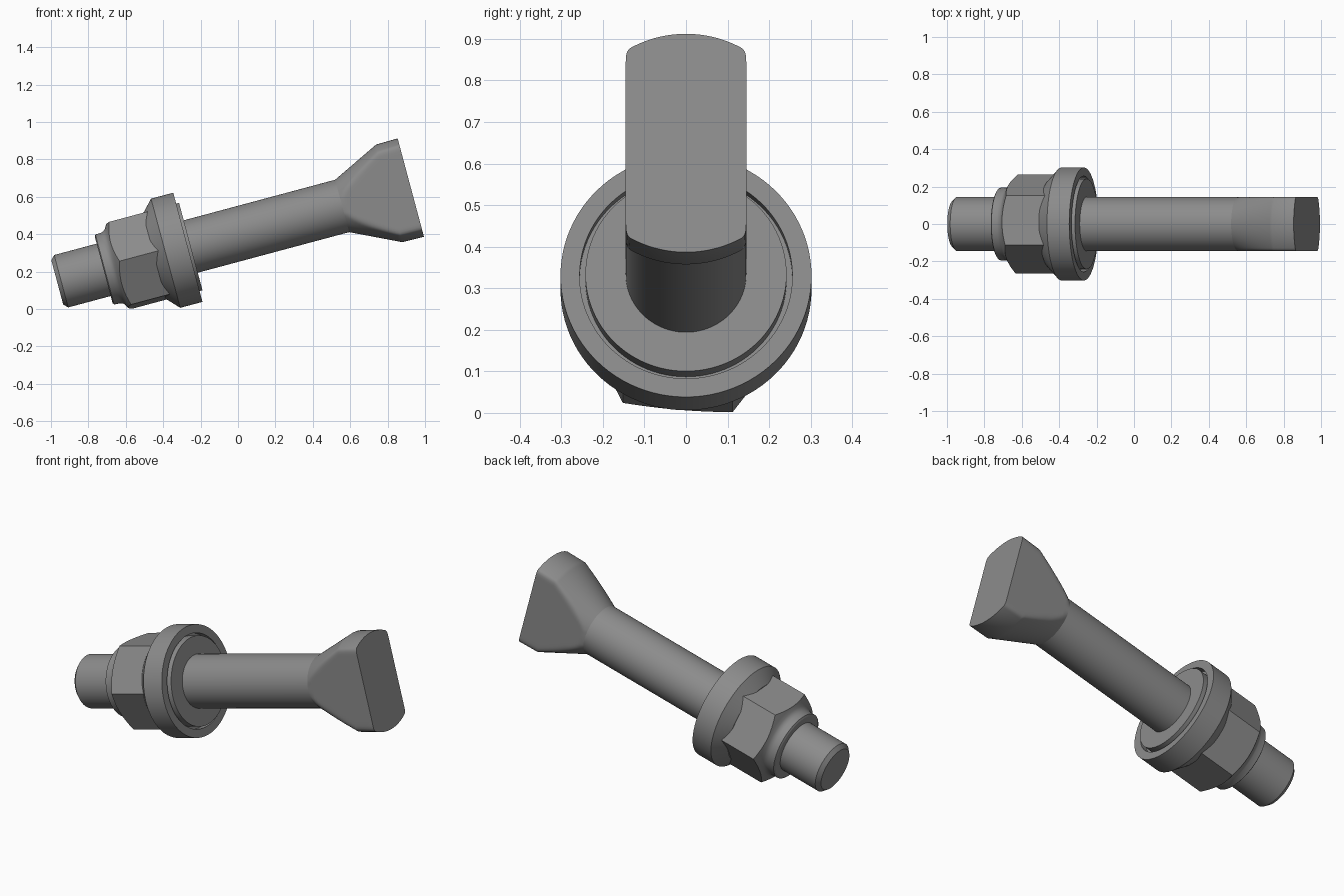
import bpy, bmesh, math
from mathutils import Matrix, Vector

cube = bpy.data.objects.get("Cube")
if cube:
    bpy.data.objects.remove(cube, do_unlink=True)

steel = bpy.data.materials.new("grey_steel")
steel.use_nodes = True
GREY = (0.26, 0.26, 0.26, 1)
steel.diffuse_color = GREY
steel.node_tree.nodes["Principled BSDF"].inputs["Base Color"].default_value = GREY

# The bolt axis lies along local x, tilted up towards +x
TILT = math.radians(15)
PLACE = Matrix.Translation((-0.1, 0, 0.375)) @ Matrix.Rotation(-TILT, 4, 'Y')
SHAFT_R = 0.145


def lathe(profile, section=None, sides=96, closed=False):
    """Sweep (x, radius) points round the x axis; section reshapes each ring."""
    bm = bmesh.new()
    rings = []
    for x, r in profile:
        ring = []
        for i in range(sides):
            a = math.tau * i / sides
            rr = section(r, a) if section else r
            ring.append(bm.verts.new((x, rr * math.sin(a), rr * math.cos(a))))
        rings.append(ring)
    pairs = list(zip(rings, rings[1:]))
    if closed:
        pairs.append((rings[-1], rings[0]))
    else:
        bm.faces.new(rings[0])
        bm.faces.new(rings[-1])
    for a, b in pairs:
        for i in range(sides):
            j = (i + 1) % sides
            bm.faces.new((a[i], a[j], b[j], b[i]))
    return bm


def finish(name, bm):
    bmesh.ops.recalc_face_normals(bm, faces=bm.faces)
    bm.transform(PLACE)
    mesh = bpy.data.meshes.new(name)
    bm.to_mesh(mesh)
    bm.free()
    mesh.materials.append(steel)
    ob = bpy.data.objects.new(name, mesh)
    bpy.context.collection.objects.link(ob)
    bpy.ops.object.select_all(action='DESELECT')
    ob.select_set(True)
    bpy.context.view_layer.objects.active = ob
    bpy.ops.object.shade_smooth_by_angle(angle=math.radians(25))
    return ob


# Shaft with chamfered free end
finish("shaft", lathe([(-0.897, 0.123), (-0.875, SHAFT_R), (0.68, SHAFT_R)]))


# Flared head, turned round and flattened on both sides with softened edges
def flattened(r, a):
    flat = SHAFT_R / max(abs(math.sin(a)), 1e-4)
    k = min(0.02, (r - SHAFT_R) * 0.4)
    if k < 1e-5:
        return min(r, flat)
    blend = max(k - abs(r - flat), 0) / k
    return min(r, flat) - blend * blend * k / 4


STEPS = 16
flare = [(0.68 + 0.26 * i / STEPS, SHAFT_R + 0.125 * i / STEPS) for i in range(STEPS + 1)]
finish("head", lathe(flare + [(1.06, 0.272)], flattened, sides=192))

# Nut with rounded collar: turned blank, then six flats cut off
nut = lathe([(-0.64, 0.13), (-0.64, 0.184), (-0.634, 0.194), (-0.602, 0.195),
             (-0.588, 0.2), (-0.577, 0.21), (-0.567, 0.228), (-0.543, 0.27),
             (-0.3, 0.27)])
APOTHEM = 0.265 * math.cos(math.pi / 6)
for i in range(6):
    a = math.radians(60 * i + 5)
    normal = Vector((0, math.sin(a), math.cos(a)))
    cut = bmesh.ops.bisect_plane(nut, geom=nut.verts[:] + nut.edges[:] + nut.faces[:],
                                 plane_co=normal * APOTHEM, plane_no=normal,
                                 clear_outer=True)
    edges = [e for e in cut["geom_cut"] if isinstance(e, bmesh.types.BMEdge)]
    bmesh.ops.holes_fill(nut, edges=edges, sides=0)
finish("hex_nut", nut)

# Washer with conical back and a recessed front
finish("washer", lathe([(-0.36, 0.13), (-0.36, 0.235), (-0.297, 0.302), (-0.174, 0.302),
                        (-0.174, 0.256), (-0.21, 0.256), (-0.21, 0.13)], closed=True))

# Seat disc standing slightly proud of the washer recess
finish("seat_disc", lathe([(-0.25, 0.13), (-0.25, 0.242), (-0.158, 0.242),
                           (-0.158, 0.13)], closed=True))
